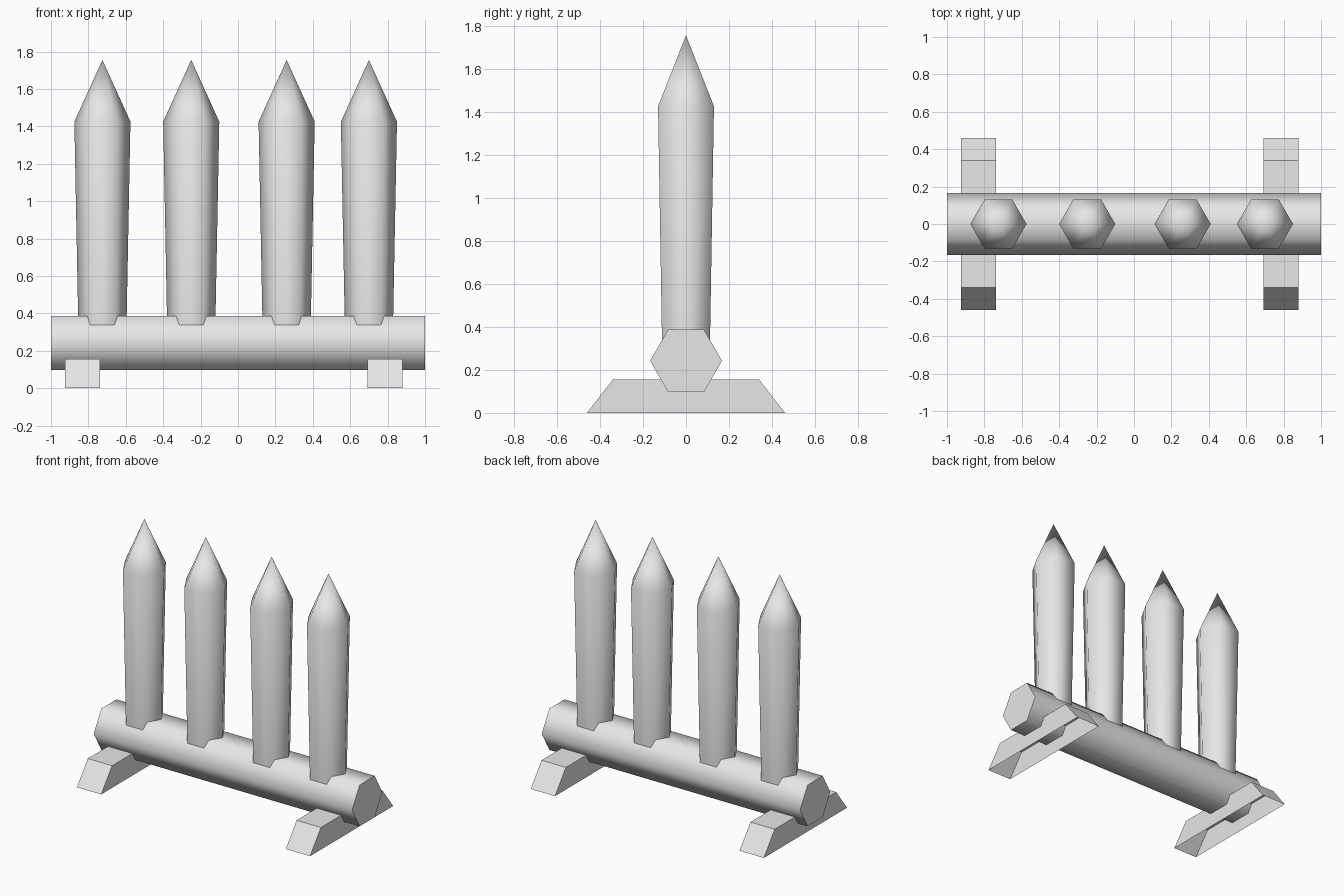
import bpy
import bmesh
import math
from mathutils import Matrix

if "Cube" in bpy.data.objects:
    bpy.data.objects.remove(bpy.data.objects["Cube"], do_unlink=True)

GREY = (0.8, 0.8, 0.8, 1.0)
grey = bpy.data.materials.new("plain grey")
grey.use_nodes = True
grey.diffuse_color = GREY
grey.node_tree.nodes["Principled BSDF"].inputs["Base Color"].default_value = GREY


def add_object(name, bm, location, smooth):
    """Turn a bmesh into a grey object, smooth across the hexagon sides if asked."""
    bmesh.ops.recalc_face_normals(bm, faces=bm.faces[:])
    mesh = bpy.data.meshes.new(name)
    bm.to_mesh(mesh)
    bm.free()
    mesh.materials.append(grey)
    obj = bpy.data.objects.new(name, mesh)
    obj.location = location
    bpy.context.collection.objects.link(obj)
    if smooth:
        bpy.ops.object.select_all(action="DESELECT")
        obj.select_set(True)
        bpy.context.view_layer.objects.active = obj
        bpy.ops.object.shade_smooth_by_angle(angle=math.radians(75))
    return obj


# Six-sided log lying along x, with a ridge on top
bm = bmesh.new()
bmesh.ops.create_cone(bm, cap_ends=True, segments=6, radius1=0.167, radius2=0.167,
                      depth=2, matrix=Matrix.Rotation(math.pi / 2, 4, "Y"))
add_object("log", bm, (0, 0, 0.242), True)


# Six-sided stakes, widening upward to a pointed tip
def add_stake(name, x):
    bm = bmesh.new()
    rings = []
    for radius, z in ((0.127, 0.24), (0.15, 1.425)):
        rings.append([bm.verts.new((radius * math.cos(i * math.pi / 3),
                                    radius * math.sin(i * math.pi / 3), z))
                      for i in range(6)])
    tip = bm.verts.new((0, 0, 1.755))
    low, high = rings
    bm.faces.new(low)
    for i in range(6):
        j = (i + 1) % 6
        bm.faces.new((low[i], low[j], high[j], high[i]))
        bm.faces.new((high[i], high[j], tip))
    add_object(name, bm, (x, 0, 0), True)


for number, x in enumerate((-0.725, -0.25, 0.26, 0.70), 1):
    add_stake(f"stake_{number}", x)


# Hollow feet: sloped ends, open underneath
def add_foot(name, x):
    bm = bmesh.new()
    profile = ((-0.46, 0), (-0.34, 0.155), (0.34, 0.155), (0.46, 0))
    left, right = ([bm.verts.new((side, y, z)) for y, z in profile]
                   for side in (-0.094, 0.094))
    bm.faces.new(left)
    bm.faces.new(right)
    for i in range(3):
        bm.faces.new((left[i], left[i + 1], right[i + 1], right[i]))
    add_object(name, bm, (x, 0, 0), False)


add_foot("right_foot", -0.831)
add_foot("left_foot", 0.786)
